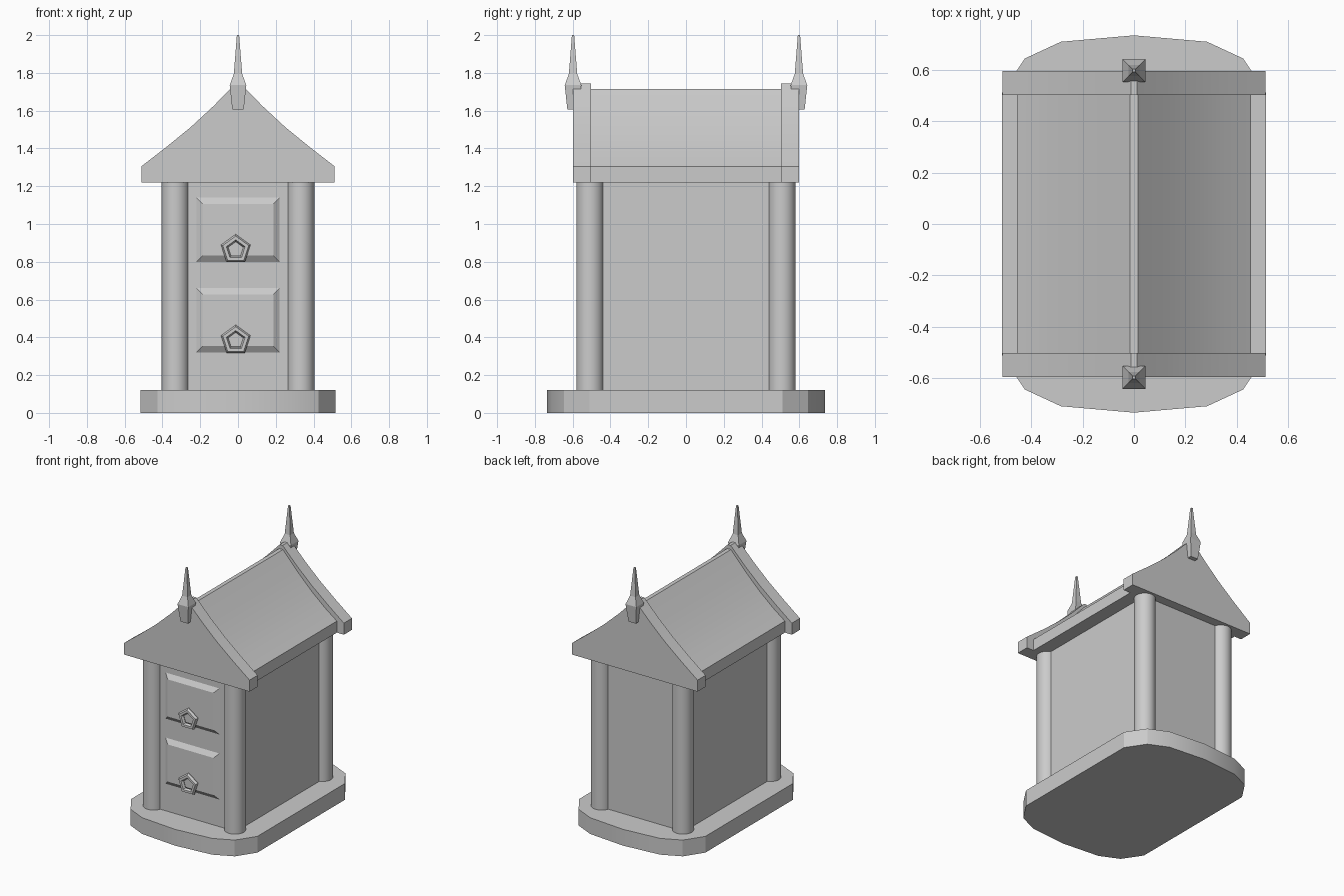
import bpy, bmesh, math
from mathutils import Matrix, Vector

cube = bpy.data.objects.get("Cube")
if cube:
    bpy.data.objects.remove(cube, do_unlink=True)

GREY = (0.6, 0.6, 0.6, 1.0)
mat = bpy.data.materials.new("plain grey")
mat.use_nodes = True
mat.diffuse_color = GREY
mat.node_tree.nodes["Principled BSDF"].inputs["Base Color"].default_value = GREY


def finish(name, bm, smooth=False):
    """Turn a bmesh into a named, coloured object."""
    bmesh.ops.recalc_face_normals(bm, faces=bm.faces)
    mesh = bpy.data.meshes.new(name)
    bm.to_mesh(mesh)
    bm.free()
    mesh.materials.append(mat)
    obj = bpy.data.objects.new(name, mesh)
    bpy.context.collection.objects.link(obj)
    if smooth:
        bpy.ops.object.select_all(action="DESELECT")
        obj.select_set(True)
        bpy.context.view_layer.objects.active = obj
        bpy.ops.object.shade_smooth_by_angle(angle=math.radians(30))
    return obj


def prism(name, points, offset, smooth=False):
    """Extrude a closed outline of 3D points along an offset."""
    bm = bmesh.new()
    face = bm.faces.new([bm.verts.new(p) for p in points])
    new = bmesh.ops.extrude_face_region(bm, geom=[face])["geom"]
    verts = [v for v in new if isinstance(v, bmesh.types.BMVert)]
    bmesh.ops.translate(bm, verts=verts, vec=Vector(offset))
    return finish(name, bm, smooth)


def loft(name, rings, smooth=False):
    """Join matching rings of points and cap both ends."""
    bm = bmesh.new()
    loops = [[bm.verts.new(p) for p in ring] for ring in rings]
    n = len(loops[0])
    for a, b in zip(loops, loops[1:]):
        for i in range(n):
            j = (i + 1) % n
            bm.faces.new((a[i], a[j], b[j], b[i]))
    bm.faces.new(loops[0])
    bm.faces.new(loops[-1])
    return finish(name, bm, smooth)


def box(name, size, centre):
    bm = bmesh.new()
    bmesh.ops.create_cube(bm, size=1, matrix=Matrix.Translation(centre) @ Matrix.Diagonal((*size, 1)))
    return finish(name, bm)


# Plinth with bowed front and back
quarter = [(0.515, 0.51), (0.455, 0.6), (0.425, 0.645), (0.285, 0.71), (0, 0.735)]
back = quarter + [(-x, y) for x, y in quarter[-2::-1]]
outline = back + [(-x, -y) for x, y in back]
prism("plinth", [(x, y, 0) for x, y in outline], (0, 0, 0.12), True)

# Cabinet walls and round corner posts
box("cabinet", (0.71, 1.06, 1.14), (0, 0, 0.67))
for sx, side in ((1, "left"), (-1, "right")):
    for sy, end in ((-1, "front"), (1, "back")):
        bm = bmesh.new()
        bmesh.ops.create_cone(bm, cap_ends=True, segments=32, radius1=0.072, radius2=0.072, depth=1.12,
                              matrix=Matrix.Translation((sx * 0.332, sy * 0.508, 0.67)))
        finish(f"{end}_{side}_post", bm, True)


def rectangle(half_x, half_z, y, z):
    return [(sx * half_x, y, z + sz * half_z) for sx, sz in ((-1, -1), (1, -1), (1, 1), (-1, 1))]


# Bevelled drawer fronts with five-sided ring pulls
for z, label in ((0.97, "upper"), (0.49, "lower")):
    loft(f"{label}_drawer", [rectangle(0.22, 0.17, -0.525, z), rectangle(0.22, 0.17, -0.53, z),
                             rectangle(0.187, 0.137, -0.553, z)])
    bm = bmesh.new()
    rings = []
    for i in range(5):
        a = math.tau * i / 5 + math.pi / 2
        ring = []
        for k in range(6):
            b = math.tau * k / 6
            r = 0.062 + 0.02 * math.cos(b)
            ring.append(bm.verts.new((-0.012 + r * math.cos(a), -0.56 + 0.02 * math.sin(b),
                                      z - 0.106 + r * math.sin(a))))
        rings.append(ring)
    for i in range(5):
        a, b = rings[i], rings[(i + 1) % 5]
        for k in range(6):
            m = (k + 1) % 6
            bm.faces.new((a[k], b[k], b[m], a[m]))
    finish(f"{label}_drawer_pull", bm)


def gable_outline(half, y):
    pts = half + [(-x, z) for x, z in reversed(half)]
    return [(x, y, z) for x, z in pts]


# Gently hollowed roof between two raised gable boards
roof = [(0.455, 1.22), (0.455, 1.305), (0.36, 1.375), (0.25, 1.469), (0.13, 1.588), (0.015, 1.715)]
prism("roof", gable_outline(roof, -0.51), (0, 1.02, 0), True)
gable = [(0.512, 1.22), (0.512, 1.305), (0.38, 1.407), (0.25, 1.513), (0.13, 1.624), (0.012, 1.745)]
for y, end in ((-0.597, "front"), (0.503, "back")):
    prism(f"{end}_gable", gable_outline(gable, y), (0, 0.094, 0), True)

# Square spike finials on the gable peaks
spike = [(0.03, 1.605), (0.044, 1.735), (0.022, 1.795), (0.006, 2.0)]
for y, end in ((-0.598, "front"), (0.598, "back")):
    loft(f"{end}_finial", [[(sx * w, y + sy * w, z) for sx, sy in ((-1, -1), (1, -1), (1, 1), (-1, 1))]
                           for w, z in spike])
